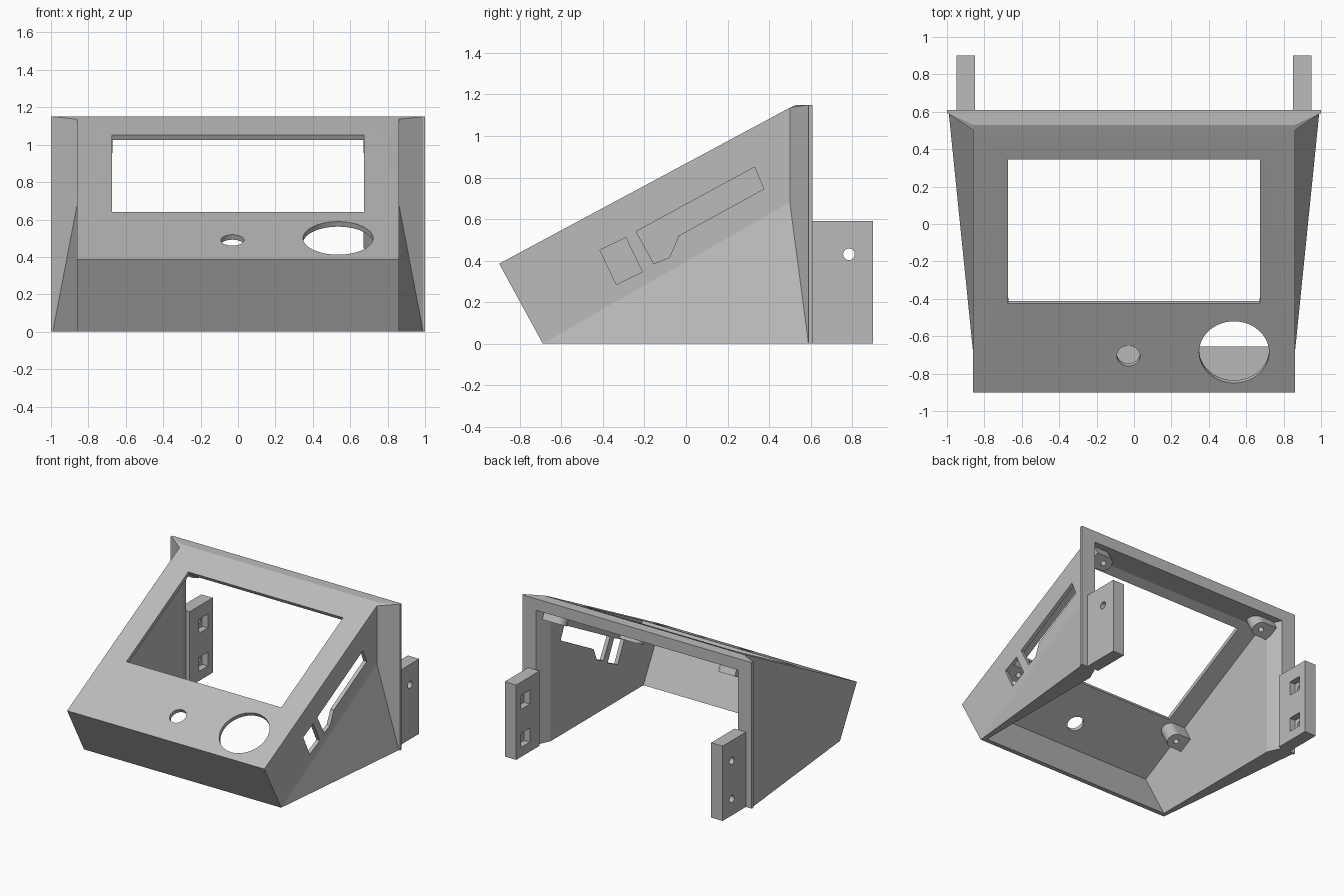
import bpy, bmesh, math
from mathutils import Vector

default = bpy.data.objects.get("Cube")
if default:
    bpy.data.objects.remove(default, do_unlink=True)

# One plastic colour
grey = bpy.data.materials.new("grey plastic")
grey.use_nodes = True
GREY = (0.5, 0.5, 0.5, 1)
grey.diffuse_color = GREY
grey.node_tree.nodes["Principled BSDF"].inputs["Base Color"].default_value = GREY

X, Y, Z = Vector((1, 0, 0)), Vector((0, 1, 0)), Vector((0, 0, 1))
SLOPE = math.atan(0.536)
UP = Vector((0, math.cos(SLOPE), math.sin(SLOPE)))     # up along the sloped panel
IN = Vector((0, math.sin(SLOPE), -math.cos(SLOPE)))    # from the panel into the case


def panel_point(x, y):
    return Vector((x, y, 0.385 + 0.536 * (y + 0.9)))


def finish(name, bm):
    bmesh.ops.recalc_face_normals(bm, faces=bm.faces)
    mesh = bpy.data.meshes.new(name)
    bm.to_mesh(mesh)
    bm.free()
    mesh.materials.append(grey)
    obj = bpy.data.objects.new(name, mesh)
    bpy.context.collection.objects.link(obj)
    return obj


def prism(name, outline, start, end, origin=Vector(), u=Y, v=Z, n=X):
    """Extrude a flat outline, drawn in u and v, from start to end along n."""
    bm = bmesh.new()
    face = bm.faces.new([bm.verts.new(origin + u * a + v * b + n * start) for a, b in outline])
    side = bmesh.ops.extrude_face_region(bm, geom=[face])["geom"]
    moved = [g for g in side if isinstance(g, bmesh.types.BMVert)]
    bmesh.ops.translate(bm, verts=moved, vec=n * (end - start))
    return finish(name, bm)


def hull(name, points):
    bm = bmesh.new()
    for p in points:
        bm.verts.new(p)
    bmesh.ops.convex_hull(bm, input=bm.verts)
    bmesh.ops.dissolve_limit(bm, angle_limit=0.01, verts=bm.verts, edges=bm.edges)
    return finish(name, bm)


def circle(r, count=48, turn=2 * math.pi, first=0):
    return [(r * math.cos(first + turn * i / count), r * math.sin(first + turn * i / count))
            for i in range(count)]


def rect(a0, a1, b0, b1):
    return [(a0, b0), (a1, b0), (a1, b1), (a0, b1)]


def cut(obj, cutters):
    for c in cutters:
        mod = obj.modifiers.new("cut", "BOOLEAN")
        mod.operation = "DIFFERENCE"
        mod.solver = "EXACT"
        mod.object = c
        c.hide_render = True
        bpy.context.view_layer.objects.active = obj
        bpy.ops.object.modifier_apply(modifier=mod.name)


parts, helpers = [], []

# Hollow inside of the case and its widening back opening
cavity = prism("cavity_cutter", [(-0.858, 0.373), (-0.6, -0.1), (0.7, -0.1),
                                 (0.7, 1.06), (0.424, 1.06)], -0.83, 0.83)
opening = prism("opening_cutter", [(-0.83, 0.5), (0.83, 0.5), (0.93, 0.72), (-0.93, 0.72)],
                -0.1, 1.06, u=X, v=Y, n=Z)
helpers += [cavity, opening]

# Main wedge-shaped case
body = prism("case_body", [(-0.9, 0.385), (-0.69, 0), (0.59, 0), (0.59, 1.15),
                           (0.53, 1.15), (0.5, 1.136)], -0.86, 0.86)
parts.append(body)

# Screen window and the two round control holes
window_mid = panel_point(0, -0.04)
half = 0.385 / math.cos(SLOPE)
holes = [prism("window_cutter", rect(-0.675, 0.675, -half, half), -0.1, 0.08,
               window_mid, X, UP, IN)]
for name, x, y, r in (("knob_cutter", 0.535, -0.685, 0.187),
                      ("button_cutter", -0.03, -0.705, 0.062)):
    holes.append(prism(name, circle(r), -0.1, 0.08, panel_point(x, y), X, UP, IN))

# Card and cable slots through the left wall
slots = [
    prism("small_slot_cutter", [(-0.415, 0.45), (-0.29, 0.51), (-0.21, 0.345), (-0.335, 0.285)],
          0.75, 0.95),
    prism("long_slot_cutter", [(-0.24, 0.54), (0.33, 0.85), (0.375, 0.745), (-0.035, 0.52),
                               (-0.08, 0.415), (-0.155, 0.385)], 0.75, 0.95),
]
helpers += holes + slots
cut(body, [cavity, opening] + holes + slots)

# Back frame plate
frame = prism("back_frame", rect(0.59, 0.61, 0, 1.15), -1, 1)
cut(frame, [cavity, opening])
parts.append(frame)

for s, side in ((1, "left"), (-1, "right")):
    # Angled flange joining the wall to the back frame
    flange = hull(side + "_flange", [
        (s * 0.86, 0.5, 0.68), (s * 0.86, 0.5, 1.136), (s * 0.86, 0.53, 1.15),
        (s * 0.99, 0.59, 0), (s * 0.99, 0.59, 1.15),
        (s * 0.86, 0.59, 0), (s * 0.86, 0.59, 1.15)])
    # Flared lower part of the wall
    flare = hull(side + "_flare", [
        (s * 0.86, -0.69, 0), (s * 0.86, 0.5, 0.68),
        (s * 0.99, 0.59, 0), (s * 0.86, 0.59, 0)])
    for obj in (flange, flare):
        cut(obj, [opening])
        parts.append(obj)

    # Mounting bracket with nut pockets inside and screw holes
    bracket = prism(side + "_bracket", rect(0.61, 0.9, 0, 0.59), s * 0.85, s * 0.95)
    cutters = []
    for z in (0.43, 0.13):
        cutters.append(prism("pocket_cutter", rect(0.73, 0.84, z - 0.055, z + 0.055),
                             s * 0.8, s * 0.9))
        if s < 0 or z > 0.3:
            cutters.append(prism("screw_cutter", circle(0.028, 24), s * 0.87, s * 1.0,
                                 Vector((0, 0.785, z))))
    cut(bracket, cutters)
    helpers += cutters
    parts.append(bracket)

    # Rounded screw posts at the window corners
    for y, place in ((0.46, "upper"), (-0.49, "lower")):
        arc = circle(0.06, 16, math.pi * 16 / 15, math.pi / 2)
        post = prism(f"{side}_{place}_screw_post", arc + [(0.11, -0.06), (0.11, 0.06)],
                     0.015, 0.17, panel_point(s * 0.73, y), X * s, UP, IN)
        hole = prism("post_cutter", circle(0.02, 20), 0.05, 0.3,
                     panel_point(s * 0.74, y), X * s, UP, IN)
        cut(post, [hole])
        helpers.append(hole)
        parts.append(post)

for h in helpers:
    bpy.data.objects.remove(h, do_unlink=True)

# Smooth the round holes and posts, keep the edges crisp
bpy.ops.object.select_all(action="DESELECT")
for p in parts:
    p.select_set(True)
bpy.context.view_layer.objects.active = body
bpy.ops.object.shade_smooth_by_angle(angle=math.radians(20))
